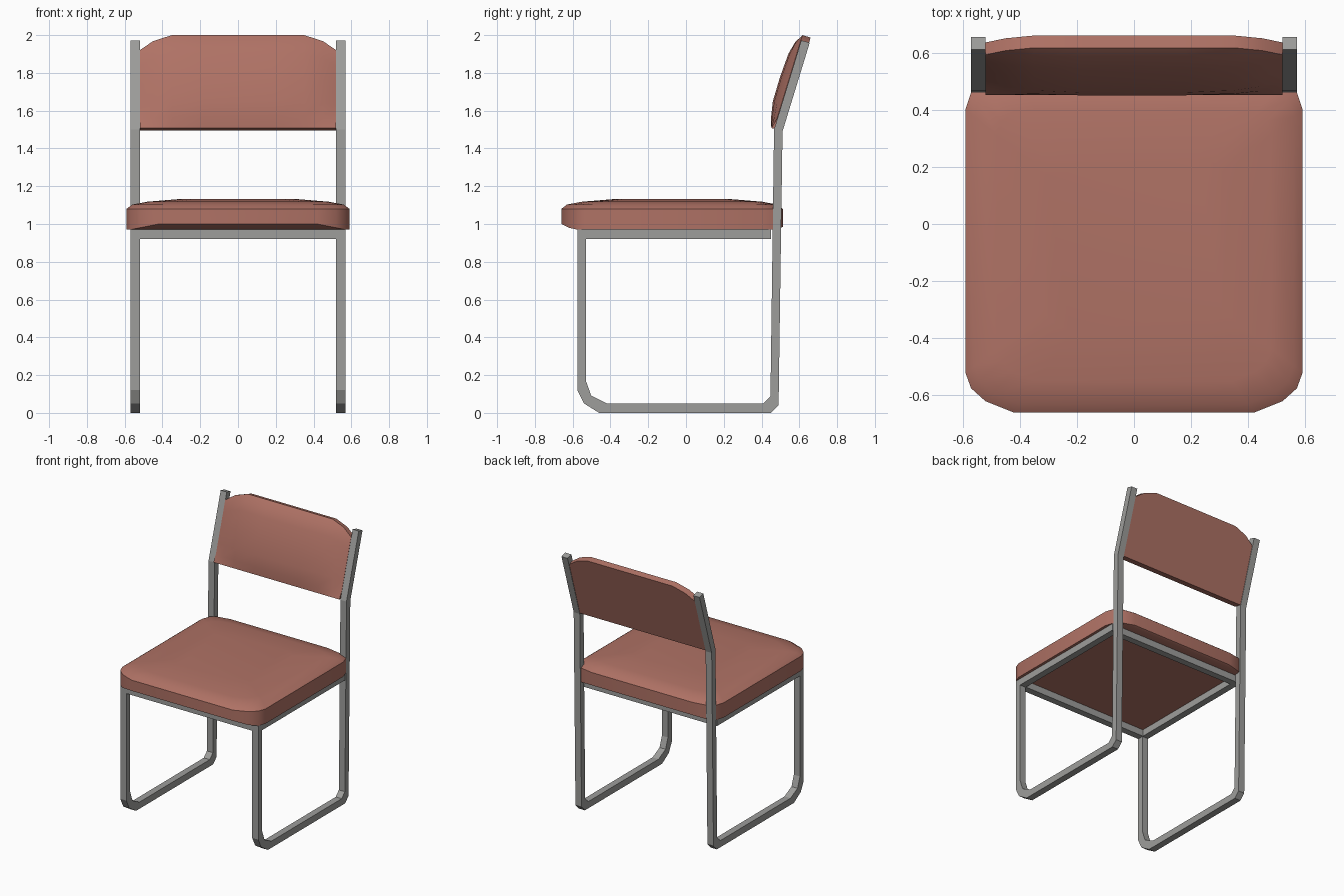
import bpy, bmesh, math

if "Cube" in bpy.data.objects:
    bpy.data.objects.remove(bpy.data.objects["Cube"])


def material(name, rgb):
    m = bpy.data.materials.new(name)
    m.diffuse_color = (*rgb, 1)
    m.use_nodes = True
    m.node_tree.nodes["Principled BSDF"].inputs["Base Color"].default_value = m.diffuse_color
    return m


BROWN = material("terracotta upholstery", (0.43, 0.168, 0.13))
GREY = material("grey metal", (0.34, 0.34, 0.33))


def make(name, verts, faces, mat, smooth=False):
    bm = bmesh.new()
    vs = [bm.verts.new(v) for v in verts]
    for f in faces:
        bm.faces.new([vs[i] for i in f])
    bmesh.ops.recalc_face_normals(bm, faces=bm.faces)
    me = bpy.data.meshes.new(name)
    bm.to_mesh(me)
    bm.free()
    me.materials.append(mat)
    ob = bpy.data.objects.new(name, me)
    bpy.context.collection.objects.link(ob)
    if smooth:
        bpy.ops.object.select_all(action='DESELECT')
        ob.select_set(True)
        bpy.context.view_layer.objects.active = ob
        bpy.ops.object.shade_smooth_by_angle(angle=math.radians(32))
    return ob


def box(name, x0, x1, y0, y1, z0, z1):
    v = [(x, y, z) for x in (x0, x1) for y in (y0, y1) for z in (z0, z1)]
    f = [(0, 1, 3, 2), (4, 6, 7, 5), (0, 4, 5, 1), (2, 3, 7, 6), (0, 2, 6, 4), (1, 5, 7, 3)]
    return make(name, v, f, GREY)


def mirror(ob):
    # Every object origin is at the centre, so mirror across x = 0
    m = ob.modifiers.new("mirror", 'MIRROR')
    m.use_axis[0] = True


# Side frames: one bent square bar, outer and inner lines in y-z
outer = [(-.575, .92), (-.575, .12), (-.54, .05), (-.46, 0), (.45, 0), (.49, .04), (.511, 1.49), (.655, 1.96)]
inner = [(-.53, .92), (-.53, .17), (-.502, .092), (-.42, .05), (.41, .05), (.447, .088), (.466, 1.5), (.61, 1.972)]
verts, faces = [], []
for o, i in zip(outer, inner):
    verts += [(.52, *o), (.57, *o), (.57, *i), (.52, *i)]
for k in range(len(outer) - 1):
    for j in range(4):
        a, b = k * 4 + j, k * 4 + (j + 1) % 4
        faces.append((a, b, b + 4, a + 4))
n = len(verts)
faces += [(0, 1, 2, 3), (n - 4, n - 3, n - 2, n - 1)]
mirror(make("side_frame", verts, faces, GREY))

# Rails under the seat
mirror(box("side_rail", .52, .57, -.575, .45, .92, .972))
box("front_rail", -.52, .52, -.575, -.525, .92, .972)
box("rear_rail", -.52, .52, .40, .45, .92, .972)

# Seat cushion: right half outline (x, y, underside z), mirrored to a ring
half = [(.42, -.66, 1.0), (.52, -.62, .98), (.57, -.575, .97), (.59, -.52, .97),
        (.59, .40, .97), (.57, .46, .97), (.52, .495, .975), (.42, .513, .985)]
ring = half + [(-x, y, z) for x, y, z in reversed(half)]
n = len(ring)
cy, hx, hy = -.0735, .59, .5865
verts = list(ring)
for d, z in [(0, 1.08), (.03, 1.103), (.11, 1.118), (.28, 1.132)]:
    verts += [(x * (hx - d) / hx, cy + (y - cy) * (hy - d) / hy, z) for x, y, _ in ring]
faces = [(r * n + i, r * n + (i + 1) % n, (r + 1) * n + (i + 1) % n, (r + 1) * n + i)
         for r in range(4) for i in range(n)]
faces += [(i, i + 1, n - 2 - i, n - 1 - i) for i in range(n // 2 - 1)]
faces.append(tuple(range(4 * n, 5 * n)))
make("seat", verts, faces, BROWN, True)

# Backrest: padded front grid, flat back, tilted with the posts
cols = [(-.52, 1.92, 0), (-.45, 1.968, .5), (-.35, 2.0, .85), (-.18, 2.0, 1)]
cols += [(-x, t, b) for x, t, b in reversed(cols)]
rows = [(0, .015), (.12, .034), (.29, .05), (.55, .051), (.8, .044), (.92, .028), (1, 0)]
slope = .305
verts, faces = [], []
for side in (0, 1):
    for x, top, bulge in cols:
        for t, depth in rows:
            z = 1.508 + t * (top - 1.508)
            y = .464 + slope * (z - 1.5)
            if side:
                verts.append((x, y + .043, z - .013))
            else:
                verts.append((x, y - depth * (1 if t == 0 else bulge), z))
R, C = len(rows), len(cols)
for s in (0, R * C):
    for c in range(C - 1):
        for r in range(R - 1):
            a = s + c * R + r
            faces.append((a, a + 1, a + R + 1, a + R))
rim = [c * R for c in range(C)] + [(C - 1) * R + r for r in range(1, R)]
rim += [c * R + R - 1 for c in range(C - 2, -1, -1)] + list(range(R - 2, 0, -1))
for a, b in zip(rim, rim[1:] + rim[:1]):
    faces.append((a, b, b + R * C, a + R * C))
make("backrest", verts, faces, BROWN, True)
